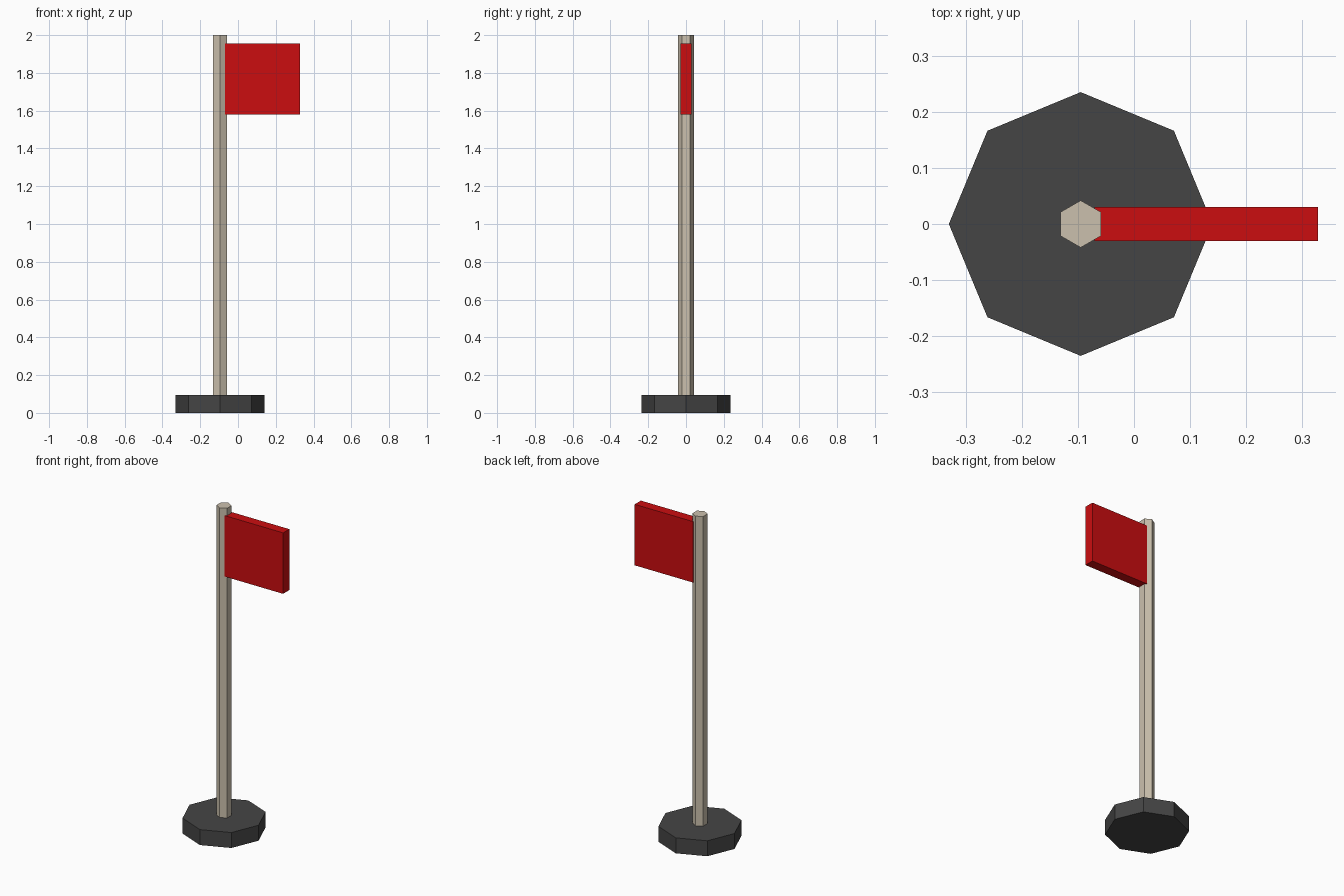
import bpy
from mathutils import Matrix

cube = bpy.data.objects.get("Cube")
if cube:
    bpy.data.objects.remove(cube, do_unlink=True)

POLE_X = -0.095


def material(name, rgb):
    mat = bpy.data.materials.new(name)
    mat.use_nodes = True
    color = (*rgb, 1.0)
    mat.diffuse_color = color
    bsdf = next(n for n in mat.node_tree.nodes if n.type == 'BSDF_PRINCIPLED')
    bsdf.inputs["Base Color"].default_value = color
    return mat


def finish(name, mat):
    obj = bpy.context.object
    obj.name = obj.data.name = name
    obj.data.materials.append(mat)
    return obj


def prism(name, sides, radius, bottom, top, mat):
    """Upright flat-sided prism with a corner pointing along y."""
    bpy.ops.mesh.primitive_cylinder_add(
        vertices=sides, radius=radius, depth=top - bottom,
        location=(POLE_X, 0, (bottom + top) / 2))
    return finish(name, mat)


def box(name, low, high, mat):
    size = [b - a for a, b in zip(low, high)]
    center = [(a + b) / 2 for a, b in zip(low, high)]
    bpy.ops.mesh.primitive_cube_add(size=1, location=center)
    obj = finish(name, mat)
    obj.data.transform(Matrix.Diagonal((*size, 1)))
    return obj


dark_grey = material("dark grey", (0.06, 0.06, 0.06))
beige = material("pale beige", (0.60, 0.53, 0.42))
red = material("red", (0.60, 0.004, 0.005))

# Octagonal foot, hexagonal pole and thick square flag
prism("base", 8, 0.235, 0, 0.095, dark_grey)
prism("pole", 6, 0.042, 0.095, 2.0, beige)
box("flag", (-0.07, -0.03, 1.58), (0.328, 0.03, 1.955), red)
